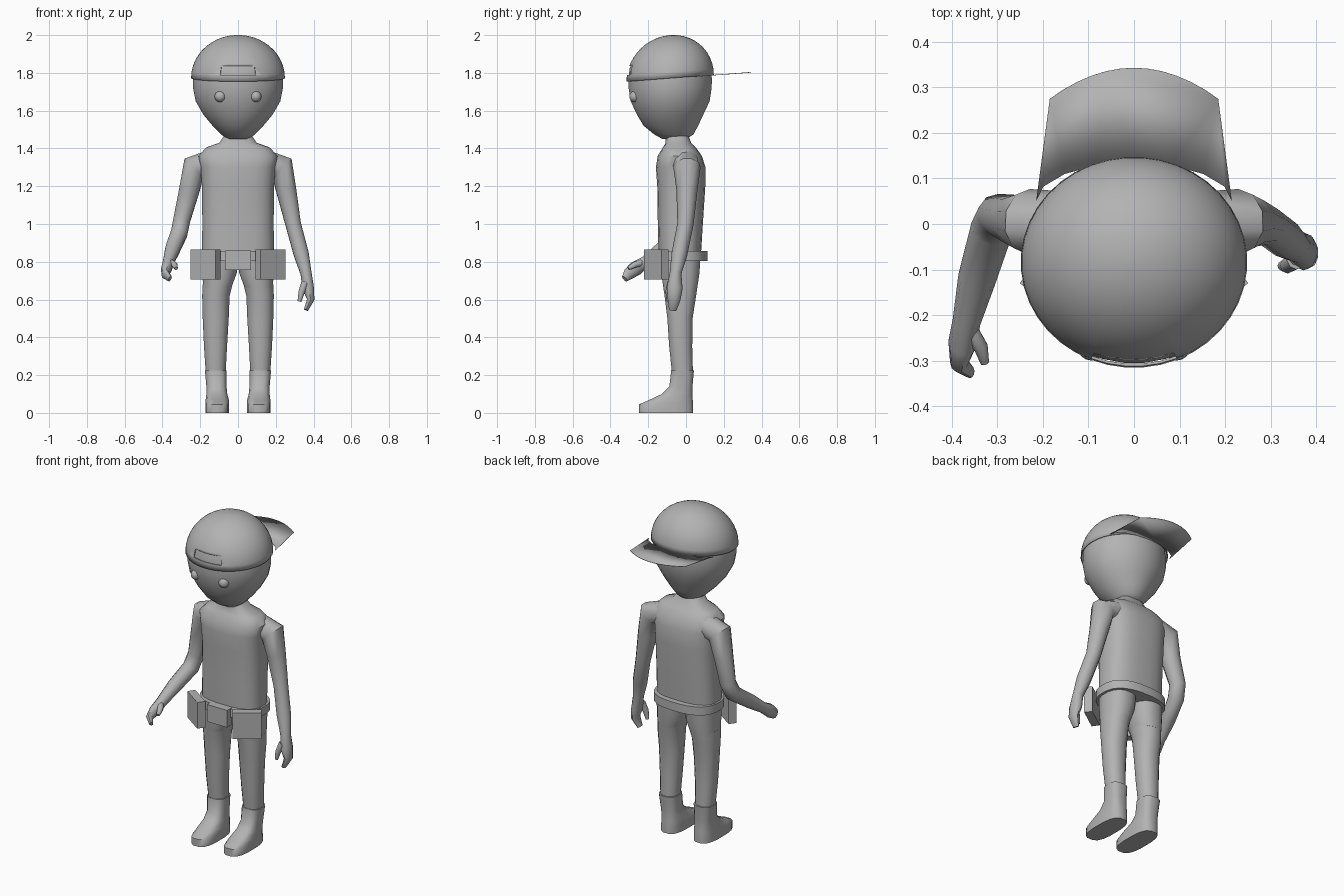
import bpy, bmesh, math
from mathutils import Vector

if "Cube" in bpy.data.objects:
    bpy.data.objects.remove(bpy.data.objects["Cube"], do_unlink=True)

grey = bpy.data.materials.new("plain grey")
grey.use_nodes = True
COLOUR = (0.45, 0.45, 0.45, 1)
grey.diffuse_color = COLOUR
grey.node_tree.nodes["Principled BSDF"].inputs["Base Color"].default_value = COLOUR


def finish(name, bm, angle=50, thickness=0):
    """Turn a bmesh into a shaded, coloured object."""
    bmesh.ops.recalc_face_normals(bm, faces=bm.faces)
    mesh = bpy.data.meshes.new(name)
    bm.to_mesh(mesh)
    bm.free()
    mesh.materials.append(grey)
    obj = bpy.data.objects.new(name, mesh)
    bpy.context.collection.objects.link(obj)
    bpy.ops.object.select_all(action='DESELECT')
    obj.select_set(True)
    bpy.context.view_layer.objects.active = obj
    bpy.ops.object.shade_smooth_by_angle(angle=math.radians(angle))
    if thickness:
        shell = obj.modifiers.new("thickness", 'SOLIDIFY')
        shell.thickness = thickness
    return obj


def skin(bm, rings, bottom=True, top=True):
    """Bridge a list of equally long point rings."""
    loops = [[bm.verts.new(p) for p in ring] for ring in rings]
    for a, b in zip(loops, loops[1:]):
        for i in range(len(a)):
            j = (i + 1) % len(a)
            bm.faces.new((a[i], a[j], b[j], b[i]))
    if bottom:
        bm.faces.new(loops[0][::-1])
    if top:
        bm.faces.new(loops[-1])


def oval(cx, cy, z, rx, ry, sides, power=2.0, tilt=0.0):
    """Horizontal superellipse ring, optionally rising towards the back."""
    ring = []
    for i in range(sides):
        a = math.tau * (i + 0.5) / sides
        c, s = math.cos(a), math.sin(a)
        x = math.copysign(abs(c) ** (2 / power), c) * rx
        y = math.copysign(abs(s) ** (2 / power), s) * ry
        ring.append(Vector((cx + x, cy + y, z + tilt * y)))
    return ring


def column(name, sections, sides, power=2.0, cx=0.0):
    """Stack of ovals given as (z, centre y, half width, half depth, x shift)."""
    bm = bmesh.new()
    skin(bm, [oval(cx + (s[4] if len(s) > 4 else 0), s[1], s[0], s[2], s[3],
                   sides, power) for s in sections])
    return finish(name, bm)


def limb(name, path, sides=10):
    """Tube through points given as (x, y, z, radius, flattening)."""
    pts = [Vector(p[:3]) for p in path]
    u = Vector((0, 1, 0))
    rings = []
    for i, p in enumerate(path):
        into = (pts[i] - pts[max(i - 1, 0)]).normalized()
        out = (pts[min(i + 1, len(pts) - 1)] - pts[i]).normalized()
        t = (into + out).normalized()
        u = (u - t * u.dot(t)).normalized()
        v = t.cross(u)
        flat = p[4] if len(p) > 4 else 1
        rings.append([pts[i] + p[3] * (u * math.cos(a) + v * math.sin(a) * flat)
                      for a in (math.tau * k / sides for k in range(sides))])
    bm = bmesh.new()
    skin(bm, rings)
    return finish(name, bm)


def box(name, centre, size, turn=0.0):
    bm = bmesh.new()
    bmesh.ops.create_cube(bm, size=1)
    bmesh.ops.scale(bm, vec=size, verts=bm.verts)
    obj = finish(name, bm, angle=30)
    obj.location = centre
    obj.rotation_euler.z = turn
    return obj


# Head: tapered face with a dome hidden under the cap
HEAD_Y, RIM_Z, TILT = -0.084, 1.772, 0.076
face = [(1.45, -0.06, 0.06, 0.065), (1.475, -0.065, 0.09, 0.105),
        (1.52, -0.08, 0.135, 0.145), (1.58, HEAD_Y, 0.185, 0.177),
        (1.65, HEAD_Y, 0.225, 0.21), (1.72, HEAD_Y, 0.239, 0.221)]
for k in range(7):
    a = math.radians(14 * k)
    face.append((RIM_Z + 0.215 * math.sin(a), HEAD_Y,
                 0.238 * math.cos(a), 0.222 * math.cos(a)))
column("head", face, 32)

# Eyes
for side, label in ((1, "left"), (-1, "right")):
    bm = bmesh.new()
    bmesh.ops.create_uvsphere(bm, u_segments=16, v_segments=10, radius=0.03)
    finish(label + "_eye", bm).location = (side * 0.094, -0.27, 1.675)

# Cap: tilted dome with an opening above the strap
bm = bmesh.new()
dome = []
for k in range(12):
    a = math.radians(8 * k)
    c = math.cos(a)
    dome.append(oval(0, HEAD_Y, RIM_Z + 0.228 * math.sin(a),
                     0.249 * c, 0.232 * c, 40, tilt=TILT))
skin(bm, dome, bottom=False)
LOW, HIGH = 1.79, 1.838
cuts = [((0, 0, LOW), (0, 0, 1)), ((0, 0, HIGH), (0, 0, 1)),
        ((0.095, 0, LOW), (1, 0, 0.15)), ((-0.095, 0, LOW), (-1, 0, 0.15))]
for point, normal in cuts:
    near = [f for f in bm.faces if f.calc_center_median().y < -0.22]
    geom = near + list({e for f in near for e in f.edges}) \
        + list({v for f in near for v in f.verts})
    bmesh.ops.bisect_plane(bm, geom=geom, plane_co=point, plane_no=normal)
hole = []
for f in bm.faces:
    m = f.calc_center_median()
    if m.y < -0.22 and LOW < m.z < HIGH and abs(m.x) < 0.095 - 0.15 * (m.z - LOW):
        hole.append(f)
bmesh.ops.delete(bm, geom=hole, context='FACES')
finish("cap", bm, thickness=0.006)

# Brim: flat sheet in the plane of the cap rim
bm = bmesh.new()
outline = [(0.215, 0.05)]
for k in range(13):
    t = 1 - k / 6
    outline.append((0.185 * t, 0.343 - 0.068 * t * t))
outline += [(-0.215, 0.05)]
for k in range(1, 8):
    a = math.pi * (1 - k / 8)
    outline.append((0.215 * math.cos(a), 0.05 + 0.085 * math.sin(a)))
bm.faces.new([bm.verts.new((x, y, RIM_Z + TILT * (y - HEAD_Y))) for x, y in outline])
finish("cap_brim", bm, thickness=0.003)

# Torso with sloping shoulders and neck
column("torso", [(0.84, -0.033, 0.192, 0.113), (1.0, -0.03, 0.19, 0.12),
                 (1.2, -0.025, 0.192, 0.128), (1.3, -0.028, 0.2, 0.132),
                 (1.36, -0.033, 0.21, 0.118), (1.405, -0.035, 0.17, 0.088),
                 (1.43, -0.04, 0.1, 0.068), (1.48, -0.05, 0.065, 0.058)],
       24, power=2.7)

# Belt, buckle and pouches
column("belt", [(0.805, -0.03, 0.203, 0.145), (0.857, -0.03, 0.203, 0.145)], 24, power=2.5)
box("buckle", (0, -0.177, 0.808), (0.135, 0.05, 0.105))
for side, label in ((1, "left"), (-1, "right")):
    box(label + "_pouch", (side * 0.172, -0.157, 0.786), (0.16, 0.047, 0.16),
        side * math.radians(35))

# Trousers and boots
leg = [(0.68, -0.03, 0.08, 0.094, 0.108), (0.62, -0.03, 0.074, 0.085, 0.117),
       (0.5, -0.032, 0.07, 0.068, 0.118), (0.35, -0.028, 0.062, 0.062, 0.119),
       (0.2, -0.018, 0.053, 0.056, 0.118)]
boot = [(0, -0.105, 0.064, 0.145, 0.11), (0.045, -0.105, 0.064, 0.145, 0.11),
        (0.07, -0.078, 0.062, 0.115, 0.11), (0.1, -0.047, 0.056, 0.082, 0.112),
        (0.14, -0.027, 0.054, 0.062, 0.114), (0.225, -0.018, 0.058, 0.061, 0.118)]
for side, label in ((1, "left"), (-1, "right")):
    for part, rows, power in (("leg", leg, 2.2), ("boot", boot, 2.8)):
        column(label + "_" + part, [r[:4] + (side * r[4],) for r in rows][::1], 16, power)
    column(label + "_hip", [(0.66, -0.03, 0.076, 0.091, side * 0.111),
                            (0.74, -0.03, 0.092, 0.103, side * 0.097),
                            (0.85, -0.03, 0.094, 0.11, side * 0.094)], 16, 2.3)

# Left arm hanging down, with hand and thumb
limb("left_arm", [(0.13, 0, 1.33, 0.07), (0.232, 0.005, 1.3, 0.072),
                  (0.255, 0.005, 1.18, 0.056), (0.292, -0.003, 1.0, 0.043),
                  (0.335, -0.035, 0.84, 0.042), (0.36, -0.055, 0.74, 0.031),
                  (0.372, -0.06, 0.66, 0.042, 0.75), (0.385, -0.063, 0.6, 0.034, 0.6),
                  (0.36, -0.07, 0.545, 0.02, 0.6)])
limb("left_thumb", [(0.355, -0.08, 0.69, 0.02), (0.337, -0.092, 0.64, 0.017),
                    (0.325, -0.092, 0.59, 0.01)], 8)

# Right arm bent forward, with hand and thumb
limb("right_arm", [(-0.13, 0, 1.33, 0.07), (-0.232, 0.005, 1.3, 0.072),
                   (-0.26, 0.008, 1.17, 0.056), (-0.298, 0.02, 1.02, 0.047),
                   (-0.312, -0.01, 0.95, 0.047), (-0.345, -0.12, 0.87, 0.042),
                   (-0.368, -0.215, 0.8, 0.031), (-0.378, -0.265, 0.765, 0.04, 0.75),
                   (-0.385, -0.305, 0.735, 0.032, 0.6), (-0.36, -0.325, 0.71, 0.019, 0.6)])
limb("right_thumb", [(-0.36, -0.235, 0.795, 0.02), (-0.337, -0.27, 0.785, 0.017),
                     (-0.328, -0.305, 0.765, 0.01)], 8)
